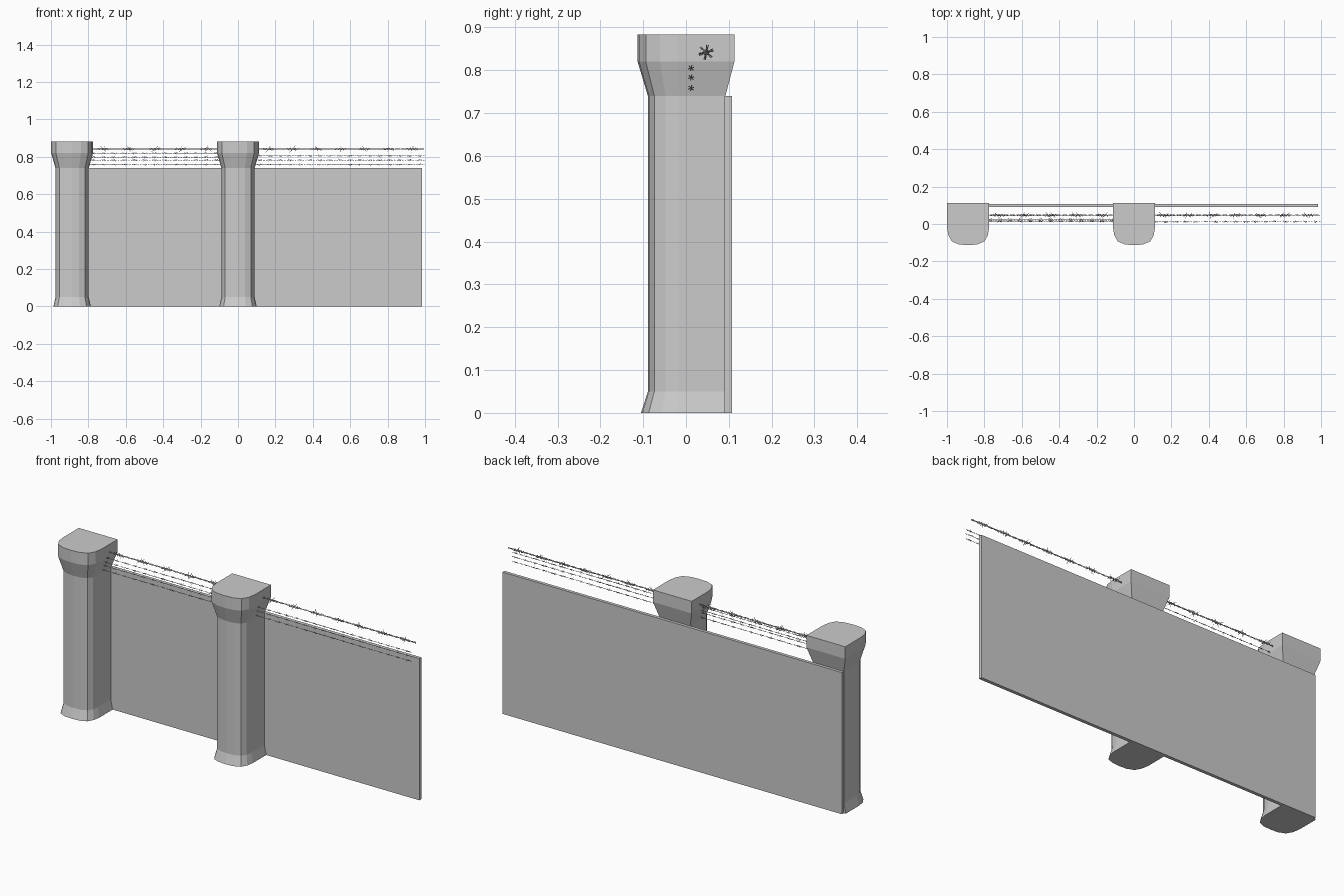
import bpy, bmesh, math, random
from mathutils import Vector

if "Cube" in bpy.data.objects:
    bpy.data.objects.remove(bpy.data.objects["Cube"])

random.seed(4)


def finish(bm, name):
    bmesh.ops.recalc_face_normals(bm, faces=bm.faces)
    me = bpy.data.meshes.new(name)
    bm.to_mesh(me)
    bm.free()
    ob = bpy.data.objects.new(name, me)
    bpy.context.collection.objects.link(ob)
    return ob


# D-shaped pillar: flat back, rounded front, lofted through its levels
HALF = [(1, 0.18), (0.94, 0.54), (0.77, 0.83), (0.42, 0.97)]
LEVELS = [  # z, half width, front depth, back
    (0, 0.100, 0.105, 0.092), (0.05, 0.089, 0.089, 0.092),
    (0.74, 0.089, 0.089, 0.092), (0.82, 0.112, 0.113, 0.113),
    (0.883, 0.112, 0.113, 0.113)]


def pillar(name, cx):
    bm = bmesh.new()
    rings = []
    for z, w, f, b in LEVELS:
        right = [(w, b)] + [(u * w, -v * f) for u, v in HALF]
        outline = right + [(0, -f)] + [(-x, y) for x, y in reversed(right)]
        rings.append([bm.verts.new((cx + x, y, z)) for x, y in outline])
    for lo, hi in zip(rings, rings[1:]):
        for i in range(len(lo)):
            j = (i + 1) % len(lo)
            bm.faces.new((lo[i], lo[j], hi[j], hi[i]))
    bm.faces.new(rings[0])
    bm.faces.new(rings[-1])
    return finish(bm, name)


pillar("left_pillar", -0.887)
pillar("middle_pillar", 0.0)

# Wall panel behind the pillars
bm = bmesh.new()
bmesh.ops.create_cube(bm, size=1)
for v in bm.verts:
    v.co = (0.005 + v.co.x * 1.96, 0.0985 + v.co.y * 0.017, 0.37 + v.co.z * 0.74)
finish(bm, "wall_panel")


# Barbed wire: two twisted strands, with coils and spikes at each knot
def barbed_wire(name, x0, x1, y, z, s):
    cu = bpy.data.curves.new(name, 'CURVE')
    cu.dimensions = '3D'
    cu.bevel_depth = 0.0017 * s
    cu.bevel_resolution = 0
    cu.use_fill_caps = True

    def strand(points, taper=False):
        sp = cu.splines.new('POLY')
        sp.points.add(len(points) - 1)
        for p, co in zip(sp.points, points):
            p.co = (*co, 1)
        if taper:
            sp.points[0].radius = sp.points[-1].radius = 0.25

    def helix(xa, xb, r, turns, phase, steps):
        pts = []
        for i in range(steps + 1):
            t = i / steps
            a = phase + t * turns * math.tau
            pts.append((xa + (xb - xa) * t, y + r * math.cos(a), z + r * math.sin(a)))
        return pts

    length = x1 - x0
    turns = length / (0.07 * s)
    for phase in (0, math.pi):
        strand(helix(x0, x1, 0.0023 * s, turns, phase, int(turns * 6)))
    count = max(1, round(length / (0.135 * s)))
    for k in range(count):
        c = x0 + (k + 0.5) * length / count
        strand(helix(c - 0.03 * s, c + 0.03 * s, 0.0055 * s, 4, k, 24))
        for m in range(3):
            a = 0.3 + m * math.pi / 3 + random.uniform(-0.2, 0.2)
            d = Vector((random.uniform(-1.2, 1.2), math.cos(a), math.sin(a))) * 0.018 * s
            o = Vector((c + (m - 1) * 0.012 * s, y, z))
            strand([o - d, o, o + d], taper=True)

    tmp = bpy.data.objects.new(name + "_path", cu)
    bpy.context.collection.objects.link(tmp)
    dg = bpy.context.evaluated_depsgraph_get()
    me = bpy.data.meshes.new_from_object(tmp.evaluated_get(dg))
    bpy.data.objects.remove(tmp)
    ob = bpy.data.objects.new(name, me)
    bpy.context.collection.objects.link(ob)


# Heavy top wires and thin lower wires in both bays
barbed_wire("left_top_wire", -0.79, -0.10, 0.047, 0.842, 1.0)
barbed_wire("right_top_wire", 0.10, 0.995, 0.047, 0.842, 1.0)
for i, (wy, wz) in enumerate([(0.014, 0.758), (0.014, 0.783), (0.02, 0.799), (0.026, 0.82)]):
    barbed_wire(f"left_thin_wire_{i + 1}", -0.80, -0.09, wy, wz, 0.4)
for i, wz in enumerate([0.758, 0.783, 0.805]):
    barbed_wire(f"right_thin_wire_{i + 1}", 0.09, 0.997, 0.012, wz, 0.4)
